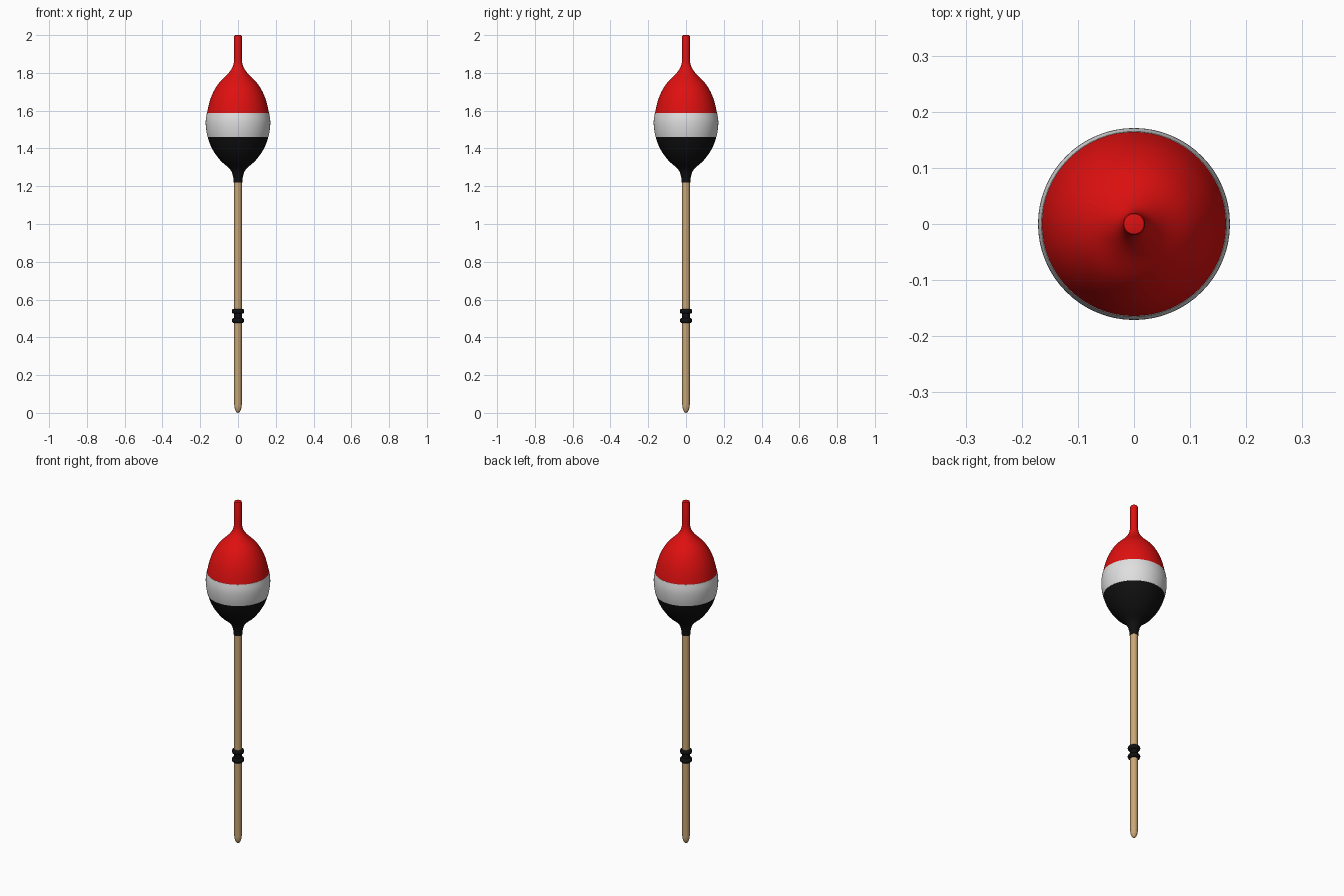
import bpy
import bmesh
import math
from mathutils import Vector

cube = bpy.data.objects.get("Cube")
if cube:
    bpy.data.objects.remove(cube, do_unlink=True)


def material(name, rgb):
    m = bpy.data.materials.new(name)
    m.use_nodes = True
    m.diffuse_color = (*rgb, 1)
    bsdf = m.node_tree.nodes["Principled BSDF"]
    bsdf.inputs["Base Color"].default_value = (*rgb, 1)
    bsdf.inputs["Roughness"].default_value = 0.5
    return m


red = material("red paint", (0.74, 0.005, 0.005))
white = material("white paint", (0.74, 0.74, 0.74))
black = material("black paint", (0.005, 0.005, 0.005))
tan = material("tan wood", (0.6, 0.39, 0.18))


def smooth_profile(points, steps=5):
    """Catmull-Rom curve through (radius, height) points."""
    p = [Vector(q) for q in points]
    p = [p[0]] + p + [p[-1]]
    out = []
    for a, b, c, d in zip(p, p[1:], p[2:], p[3:]):
        for i in range(steps):
            t = i / steps
            out.append(0.5 * (2 * b + (c - a) * t + (2 * a - 5 * b + 4 * c - d) * t * t
                              + (3 * b - a - 3 * c + d) * t ** 3))
    return out + [p[-1]]


def lathe(name, profile, mat, sides=64):
    """Revolve a profile around z and cap both ends."""
    bm = bmesh.new()
    rings = []
    for r, z in profile:
        rings.append([bm.verts.new((r * math.cos(math.tau * i / sides),
                                    r * math.sin(math.tau * i / sides), z))
                      for i in range(sides)])
    for lo, hi in zip(rings, rings[1:]):
        for i in range(sides):
            j = (i + 1) % sides
            bm.faces.new((lo[i], lo[j], hi[j], hi[i]))
    bm.faces.new(rings[0][::-1])
    bm.faces.new(rings[-1])
    mesh = bpy.data.meshes.new(name)
    bm.to_mesh(mesh)
    bm.free()
    mesh.materials.append(mat)
    obj = bpy.data.objects.new(name, mesh)
    bpy.context.collection.objects.link(obj)
    bpy.ops.object.select_all(action="DESELECT")
    obj.select_set(True)
    bpy.context.view_layer.objects.active = obj
    bpy.ops.object.shade_smooth_by_angle(angle=math.radians(40))
    return obj


# Wooden stem with a rounded tip
tip = [(0.02 * math.sin(a), 0.045 * (1 - math.cos(a)))
       for a in (math.pi / 2 * i / 8 for i in range(1, 9))]
lathe("stem", [(0.002, 0)] + tip + [(0.02, 1.24)], tan, 32)

# Painted float body, in three colour bands that share one outline
outline = smooth_profile([
    (0.023, 1.22), (0.026, 1.25), (0.042, 1.29), (0.092, 1.335), (0.135, 1.395),
    (0.160, 1.46), (0.170, 1.53), (0.164, 1.587), (0.143, 1.67), (0.106, 1.74),
    (0.052, 1.797), (0.027, 1.835), (0.02, 1.875)])
LOW, HIGH = 1.46, 1.587
EPS = 0.0005
lower = [p for p in outline if p.y <= LOW + EPS]
middle = [p for p in outline if LOW - EPS <= p.y <= HIGH + EPS]
upper = [p for p in outline if p.y >= HIGH - EPS]
lathe("float_bottom", lower, black)
lathe("float_band", [(r + 0.001, z) for r, z in middle], white)
lathe("float_top_and_antenna",
      upper + [Vector((0.02, 1.994)), Vector((0.018, 1.999)), Vector((0.015, 2.0))], red)

# Line stopper: two rounded rims joined by a waist
waist = 0.022
rim = [(waist + 0.011 * math.sin(a), -0.013 * math.cos(a))
       for a in (math.pi * i / 10 for i in range(11))]
stopper = [(r, z + c) for c in (0.489, 0.538) for r, z in rim]
lathe("line_stopper", stopper, black, 32)
